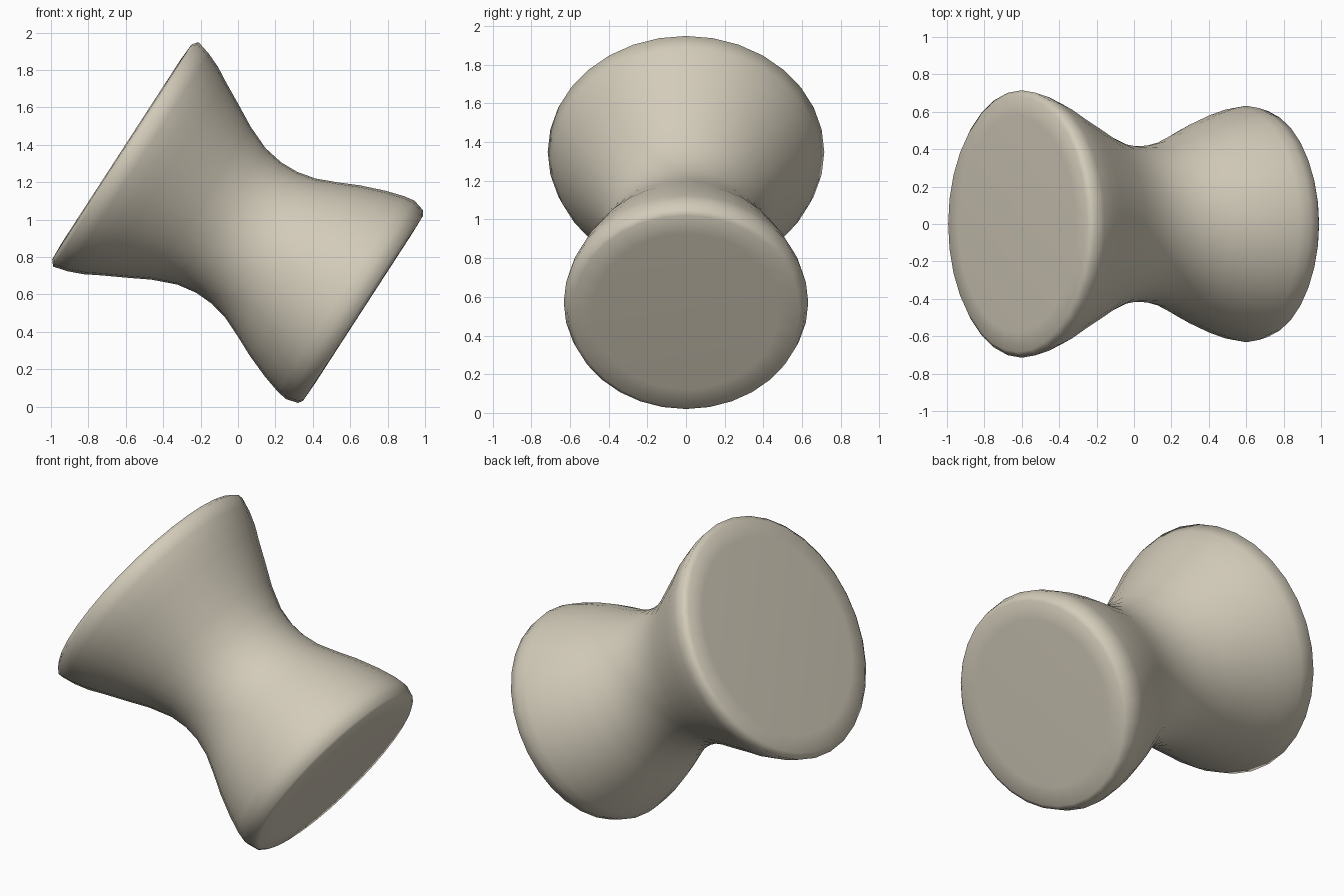
import bpy, bmesh, math
from mathutils import Matrix

if "Cube" in bpy.data.objects:
    bpy.data.objects.remove(bpy.data.objects["Cube"])

SIDES = 32
# Half profile of the waisted spool: (distance along axis, radius)
PROFILE = [
    (0.000, 0.58), (0.005, 0.685), (0.030, 0.715), (0.11, 0.693), (0.19, 0.66),
    (0.27, 0.615), (0.39, 0.552), (0.51, 0.487), (0.64, 0.434),
    (0.75, 0.416), (0.85, 0.42), (0.95, 0.443), (1.06, 0.49),
    (1.17, 0.542), (1.30, 0.592), (1.40, 0.622), (1.46, 0.632),
    (1.525, 0.614), (1.542, 0.59), (1.545, 0.48),
]

bm = bmesh.new()
# Rings swept around the axis
rings = []
for u, r in PROFILE:
    rings.append([bm.verts.new((r * math.cos(2 * math.pi * i / SIDES),
                                r * math.sin(2 * math.pi * i / SIDES), u))
                  for i in range(SIDES)])
for a, b in zip(rings, rings[1:]):
    for i in range(SIDES):
        j = (i + 1) % SIDES
        bm.faces.new((a[i], a[j], b[j], b[i]))
# Flat end caps
bm.faces.new(rings[0][::-1])
bm.faces.new(rings[-1])
for f in bm.faces:
    f.smooth = True

# Tilt the axis down to the right and place the large end
tilt = Matrix.Rotation(math.atan2(0.839, -0.544), 4, 'Y')
bm.transform(Matrix.Translation((-0.625, 0, 1.365)) @ tilt)
bmesh.ops.recalc_face_normals(bm, faces=bm.faces)

mesh = bpy.data.meshes.new("spool_body")
bm.to_mesh(mesh)
bm.free()
body = bpy.data.objects.new("spool_body", mesh)
bpy.context.collection.objects.link(body)

# Warm stone colour
stone = bpy.data.materials.new("warm_beige")
stone.diffuse_color = (0.65, 0.60, 0.49, 1)
stone.use_nodes = True
stone.node_tree.nodes["Principled BSDF"].inputs["Base Color"].default_value = stone.diffuse_color
mesh.materials.append(stone)
